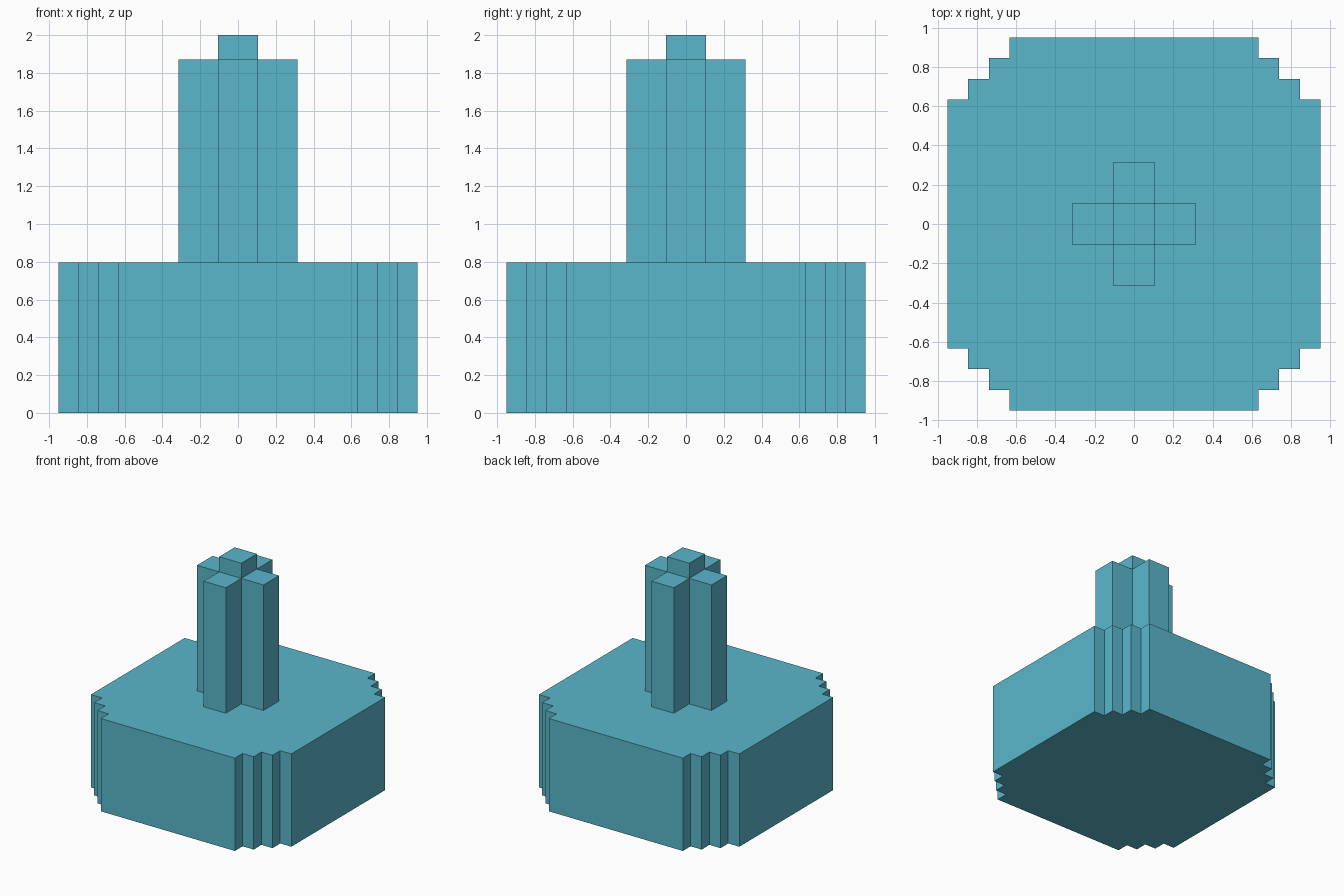
import bpy
import bmesh

if "Cube" in bpy.data.objects:
    bpy.data.objects.remove(bpy.data.objects["Cube"])

blue = bpy.data.materials.new("light_blue")
blue.diffuse_color = (0.102, 0.474, 0.604, 1)
blue.use_nodes = True
blue.node_tree.nodes["Principled BSDF"].inputs["Base Color"].default_value = blue.diffuse_color


def prism(name, corner, z0, z1):
    """Extrude an outline made by rotating one corner's points through four quarter turns."""
    outline, pts = [], corner
    for _ in range(4):
        outline += pts
        pts = [(-y, x) for x, y in pts]
    bm = bmesh.new()
    base = bm.faces.new([bm.verts.new((x, y, z0)) for x, y in outline])
    top = bmesh.ops.extrude_face_region(bm, geom=[base], use_keep_orig=True)
    verts = [v for v in top["geom"] if isinstance(v, bmesh.types.BMVert)]
    bmesh.ops.translate(bm, verts=verts, vec=(0, 0, z1 - z0))
    bmesh.ops.recalc_face_normals(bm, faces=bm.faces)
    mesh = bpy.data.meshes.new(name)
    bm.to_mesh(mesh)
    bm.free()
    mesh.materials.append(blue)
    obj = bpy.data.objects.new(name, mesh)
    bpy.context.collection.objects.link(obj)
    return obj


# Widths of the stepped corners, outermost first
A, B, C, D = 0.95, 0.845, 0.74, 0.635
W, ARM = 0.105, 0.315

# Wide base with stair-stepped corners
prism("base", [(A, D), (B, D), (B, C), (C, C), (C, B), (D, B), (D, A)], 0, 0.795)

# Cross-shaped post
prism("post", [(ARM, W), (W, W), (W, ARM)], 0.795, 1.87)

# Square tip on the post
prism("tip", [(W, W)], 1.87, 2.0)
